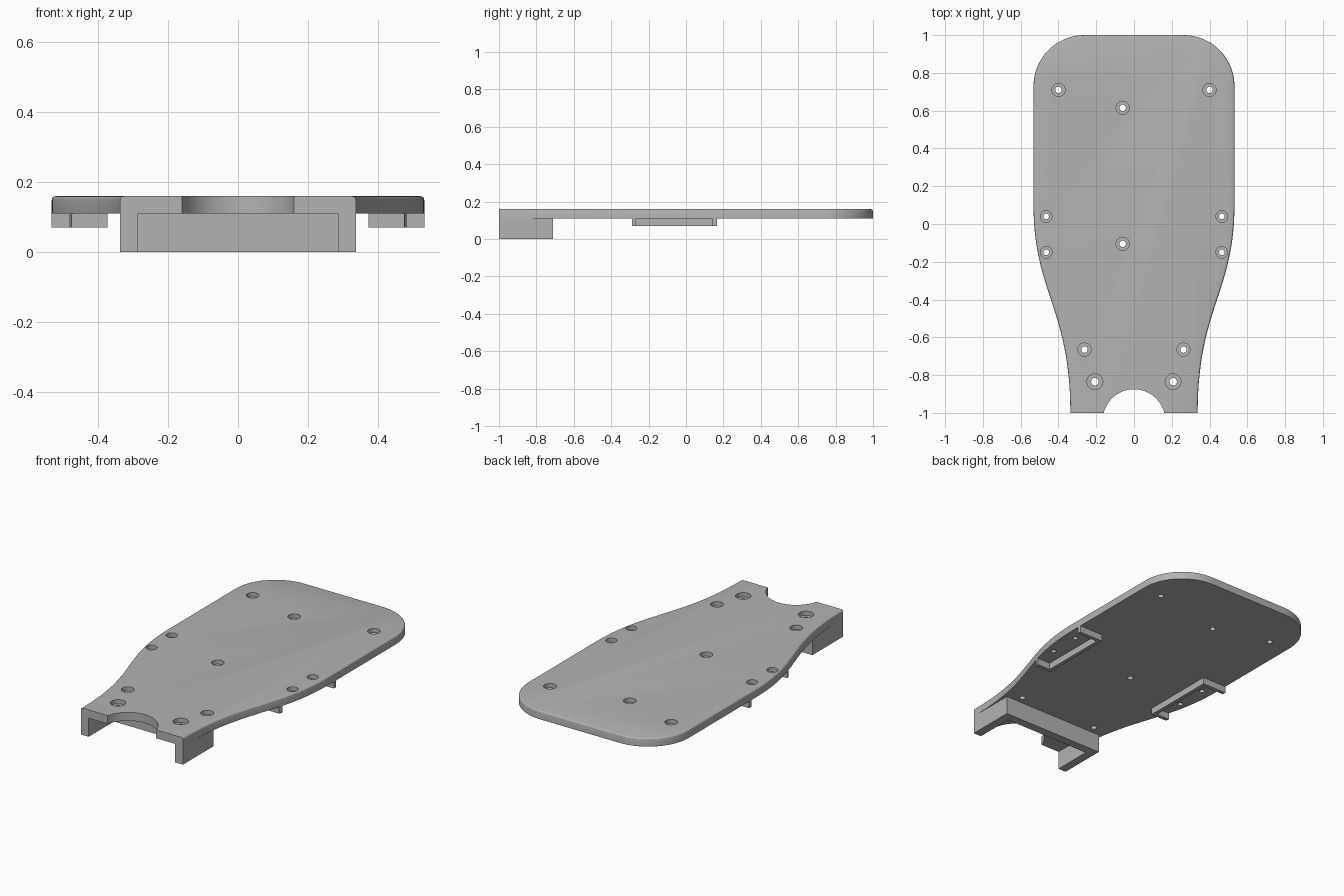
import bpy, bmesh, math
from mathutils import Vector
from mathutils.geometry import interpolate_bezier

cube = bpy.data.objects.get("Cube")
if cube:
    bpy.data.objects.remove(cube, do_unlink=True)

grey = bpy.data.materials.new("plain grey")
grey.use_nodes = True
colour = (0.45, 0.45, 0.45, 1)
grey.diffuse_color = colour
grey.node_tree.nodes["Principled BSDF"].inputs["Base Color"].default_value = colour

LOW, TOP = 0.11, 0.16      # underside and top of the plate
WIDE, NECK = 0.532, 0.337  # half widths at the back and the front


def finish(name, bm):
    bmesh.ops.recalc_face_normals(bm, faces=bm.faces)
    mesh = bpy.data.meshes.new(name)
    bm.to_mesh(mesh)
    bm.free()
    mesh.materials.append(grey)
    obj = bpy.data.objects.new(name, mesh)
    bpy.context.collection.objects.link(obj)
    return obj


def prism(bm, points, z0, z1):
    """Extrude a flat outline from z0 up to z1."""
    face = bm.faces.new([bm.verts.new((x, y, z0)) for x, y in points])
    new = bmesh.ops.extrude_face_region(bm, geom=[face])["geom"]
    verts = [g for g in new if isinstance(g, bmesh.types.BMVert)]
    bmesh.ops.translate(bm, verts=verts, vec=(0, 0, z1 - z0))


# Half outline of the plate: rounded back corner, straight side, flowing neck
R = 0.27
corner = [(WIDE - R + R * math.sin(a), 1 - R + R * math.cos(a))
          for a in (math.radians(5 * i) for i in range(19))]
neck = [(p.x, p.y) for p in interpolate_bezier(
    Vector((WIDE, 0.1)), Vector((WIDE, -0.36)),
    Vector((NECK, -0.45)), Vector((NECK, -1)), 28)]
side = corner + neck


def edge_x(y):
    """Half width of the plate at y along the neck."""
    for (xa, ya), (xb, yb) in zip(neck, neck[1:]):
        if yb <= y <= ya:
            return xb + (xa - xb) * (y - yb) / (ya - yb)
    return WIDE


# Round notch in the front edge, from right to left of the outline
NR, NY = 0.165, -1.04
start = math.asin((-1 - NY) / NR)
notch = []
for i in range(33):
    a = start + (math.pi - 2 * start) * i / 32
    notch.append((NR * math.cos(a), NY + NR * math.sin(a)))

bm = bmesh.new()
prism(bm, side + notch + [(-x, y) for x, y in reversed(side)], LOW, TOP)
# Soften the top rim except along the front edge and notch
rim = [e for e in bm.edges
       if all(v.co.z > TOP - 0.001 for v in e.verts)
       and not all(v.co.y < -0.8 and abs(v.co.x) < NECK + 0.0005 for v in e.verts)]
bmesh.ops.bevel(bm, geom=rim, offset=0.012, segments=3, profile=0.5,
                affect='EDGES', clamp_overlap=True)
plate = finish("plate", bm)

# Counterbored screw holes: x, y, bore radius, through radius
holes = [(-0.06, 0.615, 0.035, 0.017), (-0.06, -0.105, 0.035, 0.017)]
for s in (-1, 1):
    holes += [(s * 0.4, 0.71, 0.035, 0.017), (s * 0.465, 0.04, 0.031, 0.015),
              (s * 0.465, -0.15, 0.031, 0.015), (s * 0.262, -0.665, 0.035, 0.017),
              (s * 0.207, -0.835, 0.042, 0.02)]
bm = bmesh.new()
N = 28
for x, y, big, small in holes:
    rings = []
    for r, z in ((small, 0.09), (small, 0.135), (big, 0.135), (big, 0.19)):
        rings.append([bm.verts.new((x + r * math.cos(math.tau * k / N),
                                    y + r * math.sin(math.tau * k / N), z))
                      for k in range(N)])
    for a, b in zip(rings, rings[1:]):
        for k in range(N):
            j = (k + 1) % N
            bm.faces.new((a[k], a[j], b[j], b[k]))
    bm.faces.new(rings[0][::-1])
    bm.faces.new(rings[-1])
cutter = finish("hole_cutter", bm)
cutter.hide_render = True

cut = plate.modifiers.new("holes", 'BOOLEAN')
cut.operation = 'DIFFERENCE'
cut.solver = 'EXACT'
cut.object = cutter
bpy.context.view_layer.objects.active = plate
bpy.ops.object.modifier_apply(modifier=cut.name)
bpy.data.objects.remove(cutter, do_unlink=True)

# U-shaped front bracket, open to the front
W, T, BACK = NECK, 0.052, -0.71
half = [(W, BACK), (W, -1), (W - T, -1), (W - T, BACK - T)]
bm = bmesh.new()
prism(bm, half + [(-x, y) for x, y in reversed(half)], 0, LOW)
finish("front_bracket", bm)

# Slim side brackets, open outwards, their ends following the plate edge
IN, T, Y0, Y1 = 0.372, 0.022, -0.29, 0.165
for name, s in (("left_bracket", 1), ("right_bracket", -1)):
    shape = [(IN, Y0), (edge_x(Y0), Y0), (edge_x(Y0 + T), Y0 + T), (IN + T, Y0 + T),
             (IN + T, Y1 - T), (WIDE, Y1 - T), (WIDE, Y1), (IN, Y1)]
    bm = bmesh.new()
    prism(bm, [(s * x, y) for x, y in shape], 0.07, LOW)
    finish(name, bm)

# Smooth the curved walls while keeping the edges crisp
bpy.ops.object.select_all(action='DESELECT')
plate.select_set(True)
bpy.context.view_layer.objects.active = plate
bpy.ops.object.shade_smooth_by_angle(angle=math.radians(25))
